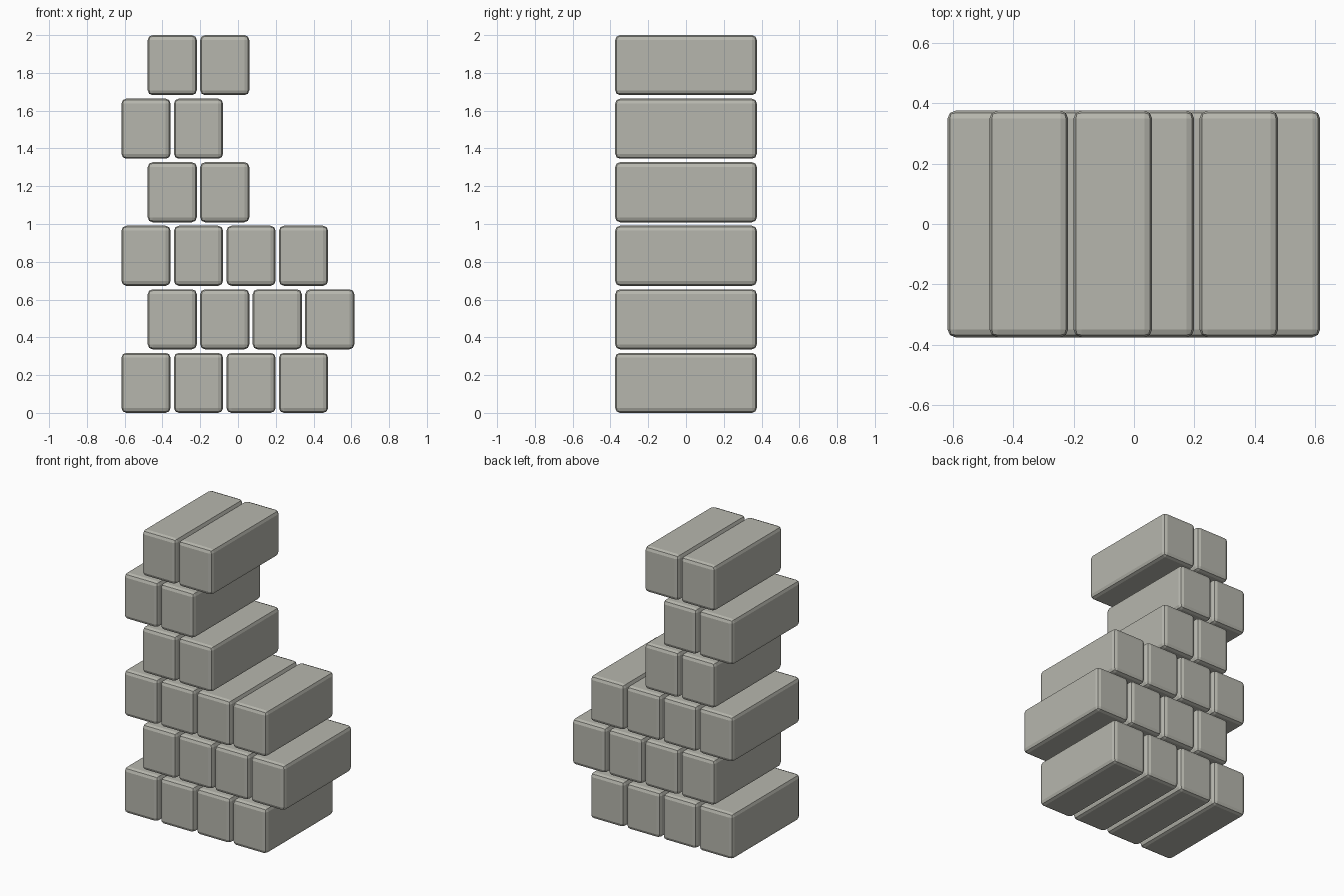
import bpy

if "Cube" in bpy.data.objects:
    bpy.data.objects.remove(bpy.data.objects["Cube"])

W, D, H = 0.26, 0.75, 0.318        # brick size
PX, PZ = 0.278, 0.3364             # spacing along the row and between rows
LEFT = -0.617
COUNTS = [4, 4, 4, 2, 2, 2]        # bricks per row, bottom to top

stone = bpy.data.materials.new("stone")
stone.diffuse_color = (0.47, 0.47, 0.42, 1)
stone.use_nodes = True
stone.node_tree.nodes["Principled BSDF"].inputs["Base Color"].default_value = stone.diffuse_color


def brick(name, x, z):
    bpy.ops.mesh.primitive_cube_add(size=1, location=(x, 0, z))
    ob = bpy.context.object
    ob.name = name
    ob.scale = (W, D, H)
    bpy.ops.object.transform_apply(location=False, rotation=False, scale=True)
    # faceted rounded edges
    bev = ob.modifiers.new("rounded_edges", 'BEVEL')
    bev.width = 0.026
    bev.segments = 2
    ob.data.materials.append(stone)


# staggered rows, every second row shifted half a brick
for row, count in enumerate(COUNTS):
    shift = PX / 2 if row % 2 else 0
    for i in range(count):
        brick(f"brick_row{row + 1}_{i + 1}", LEFT + W / 2 + shift + i * PX, H / 2 + row * PZ)
